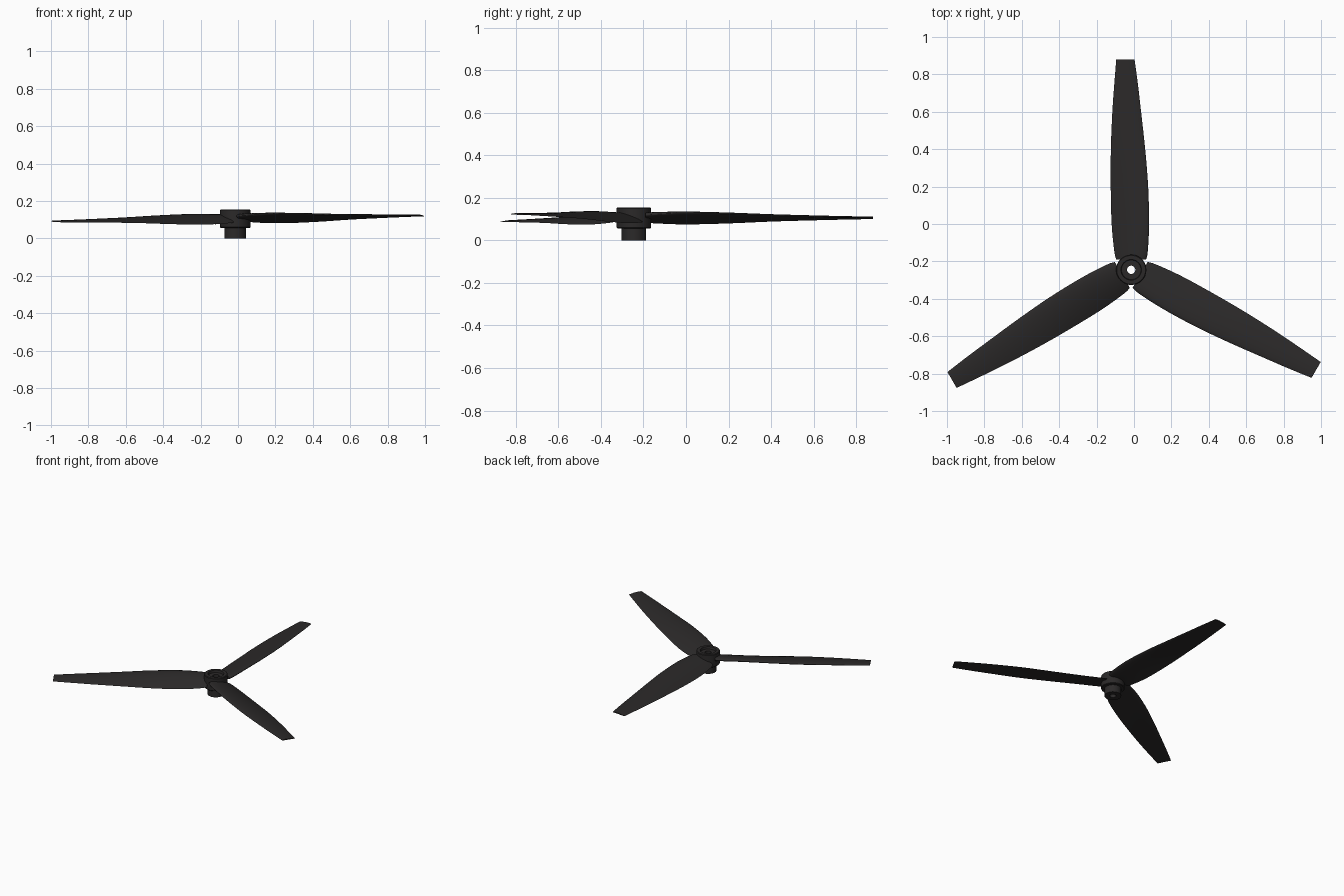
import bpy, bmesh, math
from mathutils import Matrix, Vector

if "Cube" in bpy.data.objects:
    bpy.data.objects.remove(bpy.data.objects["Cube"])

HUB = Vector((-0.015, -0.245, 0))
BLADE_Z = 0.106
tilt = Matrix.Rotation(math.radians(-0.95), 4, 'Y')   # slight lean of the rotor disc

black = bpy.data.materials.new("black_plastic")
black.diffuse_color = (0.024, 0.022, 0.022, 1)
black.use_nodes = True
black.node_tree.nodes["Principled BSDF"].inputs["Base Color"].default_value = black.diffuse_color


def add_object(name, bm, angle):
    bmesh.ops.recalc_face_normals(bm, faces=bm.faces[:])
    mesh = bpy.data.meshes.new(name)
    bm.to_mesh(mesh)
    bm.free()
    mesh.materials.append(black)
    ob = bpy.data.objects.new(name, mesh)
    bpy.context.collection.objects.link(ob)
    bpy.ops.object.select_all(action='DESELECT')
    ob.select_set(True)
    bpy.context.view_layer.objects.active = ob
    bpy.ops.object.shade_smooth_by_angle(angle=math.radians(angle))
    return ob


def bridge(bm, a, b):
    n = len(a)
    for i in range(n):
        bm.faces.new((a[i], a[(i + 1) % n], b[(i + 1) % n], b[i]))


# Hub: closed lathe profile (radius, z) with bore and top recess
profile = [(0.022, 0), (0.058, 0), (0.058, 0.056), (0.077, 0.056), (0.081, 0.060),
           (0.081, 0.151), (0.077, 0.155), (0.055, 0.155), (0.052, 0.138), (0.022, 0.138)]
bm = bmesh.new()
SEG = 48
rings = []
for k in range(SEG):
    a = 2 * math.pi * k / SEG
    rings.append([bm.verts.new((HUB.x + r * math.cos(a), HUB.y + r * math.sin(a), z))
                  for r, z in profile])
for k in range(SEG):
    bridge(bm, rings[k], rings[(k + 1) % SEG])
add_object("hub", bm, 30)

# Blade stations: distance from axis, trailing x, leading x, half rise, thickness
stations = [(0.055, -0.080, 0.080, 0.016, 0.026),
            (0.10, -0.091, 0.089, 0.020, 0.026),
            (0.245, -0.105, 0.096, 0.025, 0.024),
            (0.445, -0.110, 0.091, 0.021, 0.020),
            (0.645, -0.109, 0.075, 0.013, 0.016),
            (0.845, -0.101, 0.053, 0.008, 0.012),
            (1.00, -0.090, 0.035, 0.005, 0.009),
            (1.124, -0.080, 0.018, 0.003, 0.007)]


def catmull(p0, p1, p2, p3, t):
    return [0.5 * (2 * b + (c - a) * t + (2 * a - 5 * b + 4 * c - d) * t * t
                   + (3 * b - a - 3 * c + d) * t ** 3) for a, b, c, d in zip(p0, p1, p2, p3)]


def smooth_stations(pts, steps):
    out = []
    for i in range(len(pts) - 1):
        p0, p3 = pts[max(i - 1, 0)], pts[min(i + 2, len(pts) - 1)]
        out += [catmull(p0, pts[i], pts[i + 1], p3, k / steps) for k in range(steps)]
    return out + [pts[-1]]


def section(s, xl, xr, rise, thick, n=12):
    """Lens-like airfoil loop, leading edge high, with a little camber."""
    def point(u, side):
        h = thick * (1.6 * math.sqrt(u) * (1 - u) + 0.05 * (1 - u)) * 0.8
        camber = 0.35 * thick * (4 * u * (1 - u) - 0.5)
        x = xr + (xl - xr) * u
        return Vector((x, s, rise * (1 - 2 * u) + camber + side * h))
    us = [0.5 - 0.5 * math.cos(math.pi * i / n) for i in range(n + 1)]
    return [point(u, 1) for u in us] + [point(u, -1) for u in us[-2::-1]]


# Three twisted blades, 120 degrees apart
for b in range(3):
    bm = bmesh.new()
    place = (Matrix.Translation(HUB + Vector((0, 0, BLADE_Z))) @ tilt
             @ Matrix.Rotation(math.radians(120 * b), 4, 'Z'))
    loops = [[bm.verts.new(place @ p) for p in section(*st)]
             for st in smooth_stations(stations, 4)]
    for a, c in zip(loops, loops[1:]):
        bridge(bm, a, c)
    bm.faces.new(loops[0])
    bm.faces.new(loops[-1])
    add_object(f"blade_{b + 1}", bm, 40)
